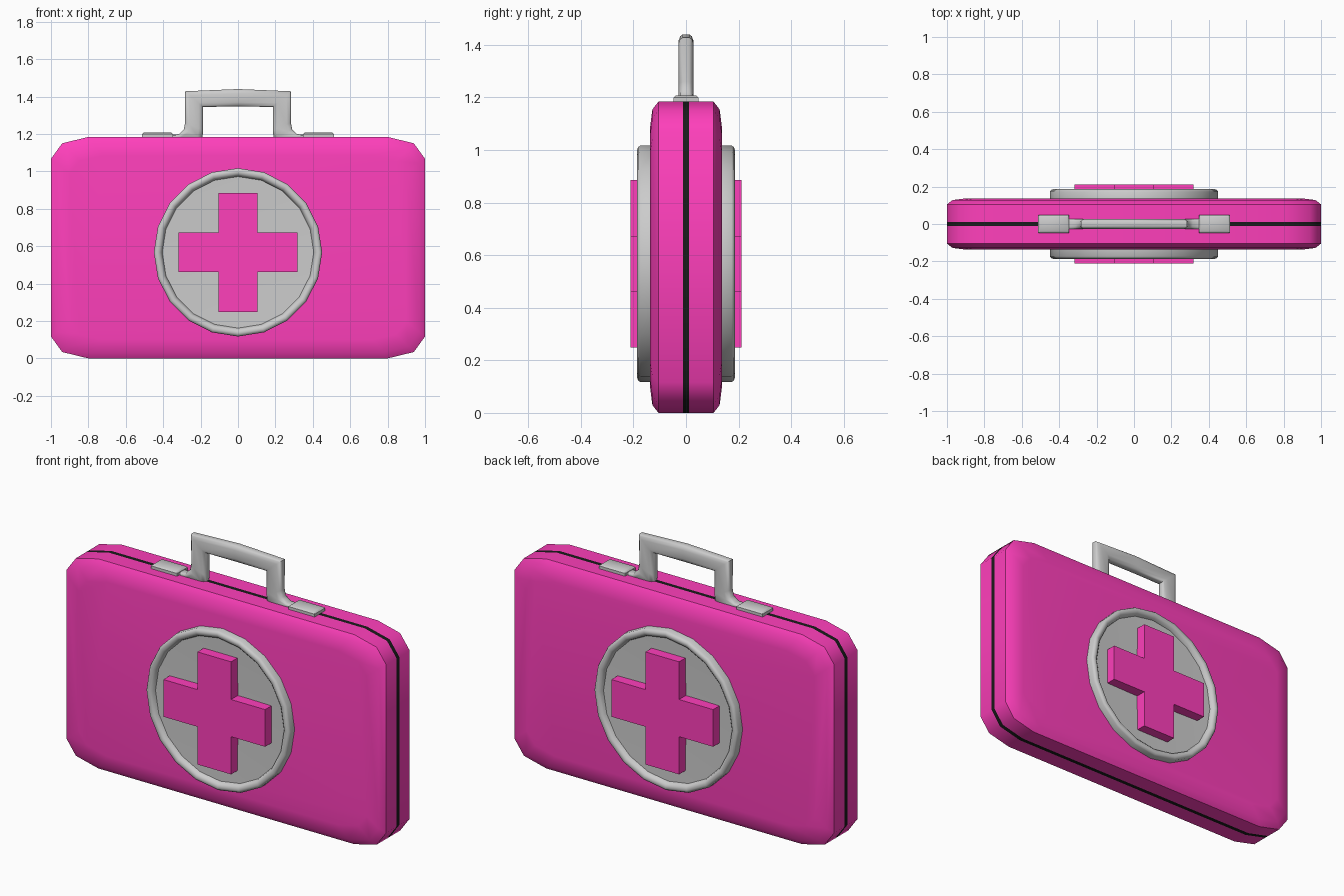
import bpy, bmesh, math

if "Cube" in bpy.data.objects:
    bpy.data.objects.remove(bpy.data.objects["Cube"])

ZC = 0.592   # middle height of the case
ZD = 0.567   # centre of the round badge


def material(name, rgb):
    m = bpy.data.materials.new(name)
    m.diffuse_color = (*rgb, 1)
    m.use_nodes = True
    m.node_tree.nodes["Principled BSDF"].inputs["Base Color"].default_value = m.diffuse_color
    return m


pink = material("pink", (1.0, 0.05, 0.5))
black = material("black", (0.01, 0.01, 0.01))


def loft(name, rings, mat=None, cap_start=True, cap_end=True, angle=50):
    """Skin a list of equally long closed rings."""
    bm = bmesh.new()
    vs = [[bm.verts.new(p) for p in r] for r in rings]
    n = len(vs[0])
    for a, b in zip(vs, vs[1:]):
        for i in range(n):
            j = (i + 1) % n
            bm.faces.new((a[i], a[j], b[j], b[i]))
    if cap_start:
        bm.faces.new(vs[0])
    if cap_end:
        bm.faces.new(vs[-1])
    bmesh.ops.recalc_face_normals(bm, faces=bm.faces)
    me = bpy.data.meshes.new(name)
    bm.to_mesh(me)
    bm.free()
    ob = bpy.data.objects.new(name, me)
    bpy.context.collection.objects.link(ob)
    if mat:
        me.materials.append(mat)
    bpy.ops.object.select_all(action='DESELECT')
    ob.select_set(True)
    bpy.context.view_layer.objects.active = ob
    bpy.ops.object.shade_smooth_by_angle(angle=math.radians(angle))
    return ob


# Case outline: rectangle with three-point rounded corners
corner = [(1.0, 0.475), (0.94, 0.558), (0.8, 0.592)]
outline = (corner + [(-x, z) for x, z in reversed(corner)]
           + [(-x, -z) for x, z in corner] + [(x, -z) for x, z in reversed(corner)])


def case_ring(y, inset):
    return [(x * (1 - inset), y, ZC + z * (1 - inset / 0.592)) for x, z in outline]


# Seam strip
loft("seam_strip", [case_ring(-0.012, 0), case_ring(0.012, 0)], black)

# Plus-sign outline
a, b = 0.105, 0.318
plus = [(a, a), (a, b), (-a, b), (-a, a), (-b, a), (-b, -a),
        (-a, -a), (-a, -b), (a, -b), (a, -a), (b, -a), (b, a)]

# Badge rim and dished floor, as (radius, depth)
badge_profile = [(0.45, 0.125), (0.45, 0.173), (0.444, 0.182), (0.433, 0.186),
                 (0.42, 0.183), (0.41, 0.174), (0.405, 0.158), (0.2, 0.152)]
SIDES = 20

for s, side in ((-1, "front"), (1, "back")):
    loft(side + "_shell", [case_ring(s * y, d) for y, d in
                           ((0.012, 0), (0.105, 0), (0.128, 0.03), (0.137, 0.1))], pink)
    loft(side + "_badge", [[(r * math.sin(2 * math.pi * i / SIDES), s * y,
                             ZD + r * math.cos(2 * math.pi * i / SIDES))
                            for i in range(SIDES)] for r, y in badge_profile])
    loft(side + "_cross", [[(x, s * y, ZD + z) for x, z in plus]
                           for y in (0.14, 0.212)], pink)

# Handle: sections between an outer and an inner line, mirrored in x
half = [((0.352, 1.197), (0.352, 1.172)), ((0.315, 1.199), (0.31, 1.172)),
        ((0.29, 1.225), (0.19, 1.172)), ((0.283, 1.26), (0.187, 1.22)),
        ((0.284, 1.428), (0.187, 1.345)), ((0.0, 1.44), (0.0, 1.346))]
path = half + [((-o[0], o[1]), (-i[0], i[1])) for o, i in reversed(half[:-1])]
section = [(0, 0.45), (0, -0.45), (0.08, -0.8), (0.25, -1), (0.75, -1), (0.92, -0.8),
           (1, -0.45), (1, 0.45), (0.92, 0.8), (0.75, 1), (0.25, 1), (0.08, 0.8)]
loft("handle", [[(o[0] + (i[0] - o[0]) * t, 0.028 * w, o[1] + (i[1] - o[1]) * t)
                 for t, w in section] for o, i in path])

# Handle plates with softened top edge
for s, side in ((-1, "left"), (1, "right")):
    loft(side + "_handle_plate",
         [[(s * 0.43 + sx * (0.082 - d), sy * (0.047 - d), z)
           for sx, sy in ((1, 1), (-1, 1), (-1, -1), (1, -1))]
          for z, d in ((1.175, 0), (1.2, 0), (1.208, 0.01))])
